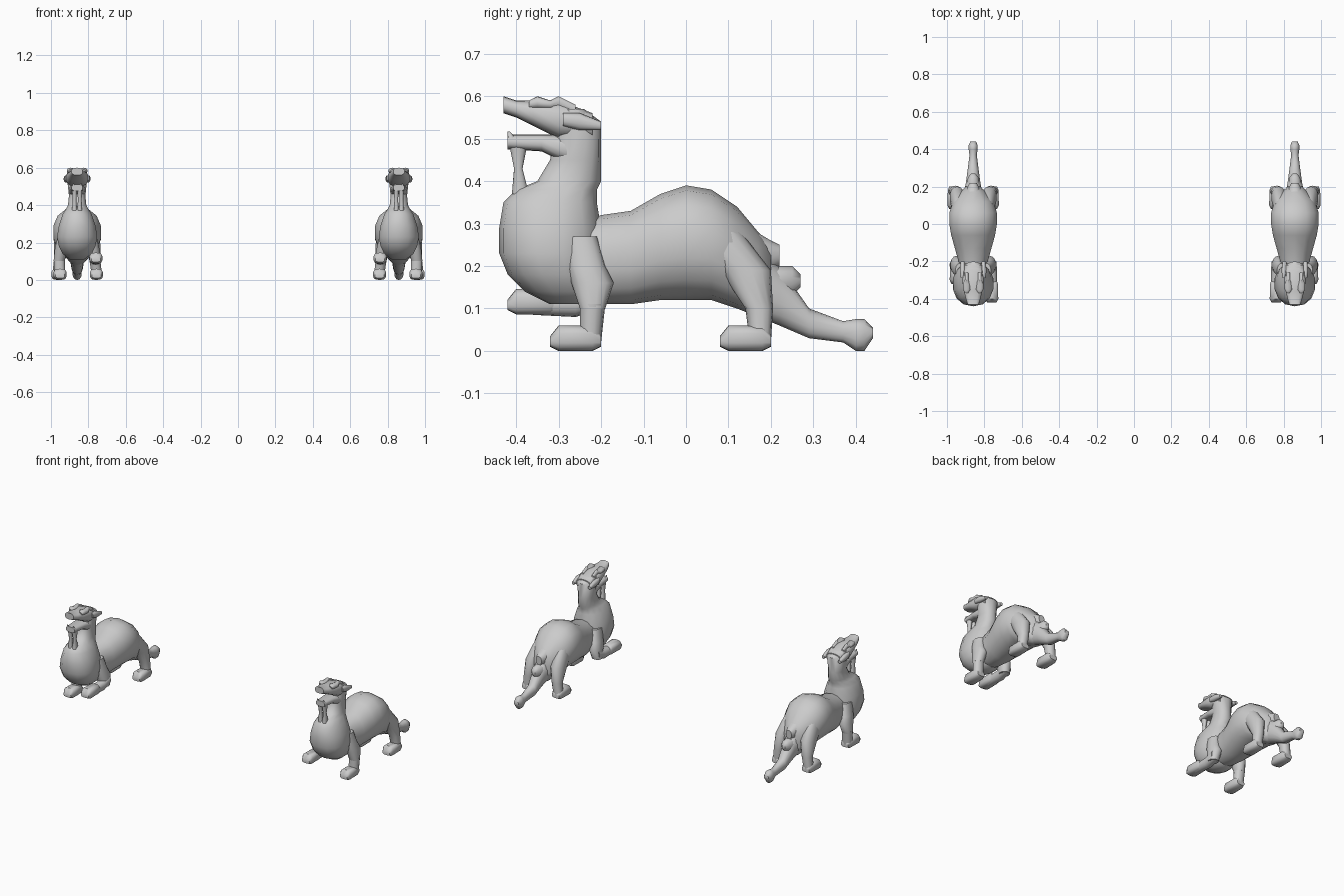
import bpy, bmesh, math

if "Cube" in bpy.data.objects:
    bpy.data.objects.remove(bpy.data.objects["Cube"], do_unlink=True)

CENTRE = 0.86   # distance of each beast from the middle
SIDES = 14
GREY = (0.6, 0.6, 0.6, 1)

stone = bpy.data.materials.new("grey stone")
stone.use_nodes = True
stone.diffuse_color = GREY
stone.node_tree.nodes["Principled BSDF"].inputs["Base Color"].default_value = GREY


def power(value, exponent):
    return math.copysign(abs(value) ** exponent, value)


def oval_ring(bm, upright, place, low, high, width, middle, square):
    """One oval ring: upright rings stand at a y and span z, level ones lie at a z and span y."""
    ring = []
    for i in range(SIDES):
        angle = math.tau * i / SIDES
        x = middle + power(math.sin(angle), square) * width
        span = (low + high) / 2 - power(math.cos(angle), square) * (high - low) / 2
        ring.append(bm.verts.new((x, place, span) if upright else (x, span, place)))
    return ring


def loft(name, upright, sections, start_x=0.0, end_x=0.0, square=0.9):
    """Skin a row of oval rings whose centre shifts evenly from start_x to end_x."""
    bm = bmesh.new()
    rings = []
    for index, section in enumerate(sections):
        progress = index / (len(sections) - 1)
        middle = CENTRE + start_x + (end_x - start_x) * progress
        rings.append(oval_ring(bm, upright, *section, middle, square))
    for ring, following in zip(rings, rings[1:]):
        for i in range(SIDES):
            j = (i + 1) % SIDES
            bm.faces.new((ring[i], ring[j], following[j], following[i]))
    bm.faces.new(rings[0])
    bm.faces.new(rings[-1])
    bmesh.ops.recalc_face_normals(bm, faces=bm.faces)

    mesh = bpy.data.meshes.new(name)
    bm.to_mesh(mesh)
    bm.free()
    mesh.materials.append(stone)
    for face in mesh.polygons:
        face.use_smooth = True
    mesh.set_sharp_from_angle(angle=math.radians(50))
    obj = bpy.data.objects.new(name, mesh)
    bpy.context.collection.objects.link(obj)
    # The second beast is the mirror image across the middle
    twin = obj.modifiers.new("mirrored twin", 'MIRROR')
    twin.use_axis[0] = True


def foot(name, x, heel, sole=0.0):
    """Blocky paw reaching forwards from the heel."""
    top = sole + .06
    loft(name, True, [
        (heel, sole + .01, sole + .04, .025), (heel - .02, sole, top, .033),
        (heel - .1, sole, top, .035), (heel - .12, sole + .01, sole + .035, .025),
    ], x, x, square=.65)


# Torso, arched over the hips
loft("torso", True, [
    (-.3, .13, .28, .07), (-.2, .11, .32, .08), (-.13, .11, .33, .1),
    (-.06, .12, .37, .12), (0, .12, .39, .13), (.06, .12, .38, .13),
    (.12, .1, .34, .11), (.17, .08, .28, .07), (.2, .08, .25, .04)])

# Chest, neck and back of the head
loft("chest_and_neck", False, [
    (.11, -.32, -.24, .04), (.14, -.38, -.2, .08), (.18, -.42, -.2, .1),
    (.23, -.44, -.2, .11), (.29, -.44, -.2, .1), (.35, -.43, -.21, .08),
    (.38, -.4, -.21, .06), (.4, -.35, -.2, .05), (.45, -.32, -.2, .045),
    (.54, -.31, -.2, .055), (.57, -.3, -.24, .05)])

# Head with open jaws
loft("upper_jaw", True, [
    (-.22, .5, .56, .05), (-.3, .5, .59, .06), (-.36, .53, .59, .05),
    (-.4, .55, .59, .04), (-.43, .56, .6, .03)], square=.75)
loft("lower_jaw", True, [
    (-.28, .44, .51, .045), (-.34, .47, .51, .04), (-.42, .475, .51, .03)], square=.75)

# Parts in pairs
for label, side in {"left": 1, "right": -1}.items():
    brow_x, ear_x = side * .035, side * .056
    loft(label + "_brow", True, [
        (-.37, .57, .59, .01), (-.35, .57, .6, .02), (-.32, .57, .59, .02),
        (-.3, .57, .6, .01), (-.26, .55, .58, .01)], brow_x, brow_x)
    loft(label + "_ear", True, [
        (-.29, .53, .56, .01), (-.25, .52, .56, .016), (-.2, .52, .54, .01)], ear_x, ear_x)
    loft(label + "_tooth", False, [
        (.5, -.42, -.4, .01), (.517, -.42, -.415, .002)], side * .02, side * .02)
    # Beard strands join the chin to the chest
    loft(label + "_beard_strand", False, [
        (.48, -.415, -.375, .014), (.43, -.405, -.385, .01), (.37, -.41, -.37, .014),
    ], side * .014, side * .014)
    # Hind leg, flowing out of the haunch
    loft(label + "_hind_leg", False, [
        (.28, 0, .13, .035), (.19, .08, .2, .04), (.1, .14, .205, .03), (.02, .15, .2, .028),
    ], side * .075, side * .106)
    foot(label + "_hind_foot", side * .103, heel=.2)
    # Shoulder down to the elbow
    loft(label + "_shoulder", False, [
        (.27, -.29, -.21, .025), (.2, -.28, -.19, .034), (.16, -.27, -.17, .034),
        (.1, -.25, -.19, .03)], side * .07, side * .096)

# Outer foreleg stands on the ground
loft("left_foreleg", False, [
    (.11, -.25, -.19, .03), (.02, -.25, -.2, .03)], .096, .092)
foot("left_forefoot", .091, heel=-.2)

# Inner foreleg is bent and lifted forwards
loft("right_foreleg", True, [
    (-.2, .1, .16, .03), (-.26, .08, .14, .03), (-.36, .085, .135, .028)], -.096, -.1)
foot("right_forefoot", -.1, heel=-.3, sole=.086)

# Tail with a knob at the tip
loft("tail", True, [
    (.12, .1, .28, .06), (.22, .06, .2, .04), (.29, .03, .1, .03),
    (.37, .02, .07, .02), (.4, 0, .075, .025), (.42, 0, .075, .025), (.44, .03, .055, .016)])

# Tufts on the rump
loft("upper_tuft", True, [
    (.15, .2, .29, .045), (.2, .19, .26, .03), (.22, .2, .25, .02)])
loft("lower_tuft", True, [
    (.21, .12, .2, .036), (.25, .13, .2, .028), (.27, .15, .18, .012)])
